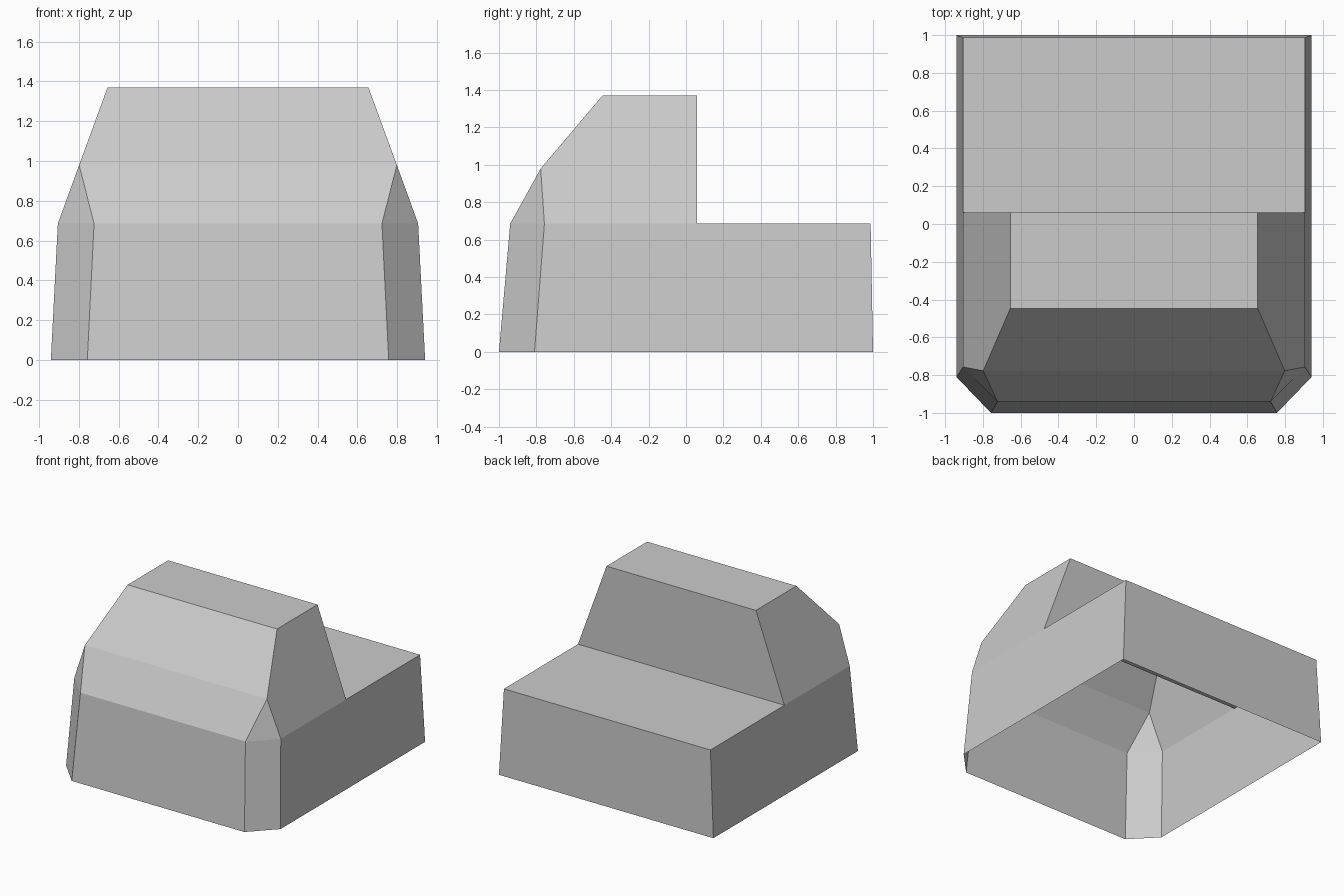
import bpy
import bmesh
from mathutils import Vector

cube = bpy.data.objects.get("Cube")
if cube:
    bpy.data.objects.remove(cube, do_unlink=True)

grey = bpy.data.materials.new("plain grey")
grey.use_nodes = True
GREY = (0.6, 0.6, 0.6, 1.0)
grey.diffuse_color = GREY
grey.node_tree.nodes["Principled BSDF"].inputs["Base Color"].default_value = GREY

# Corner points of the left half; the right half is mirrored
POINTS = {
    "base_back": (0.94, 1.0, 0.0),
    "base_side": (0.94, -0.81, 0.0),
    "base_front": (0.757, -1.0, 0.0),
    "belt_back": (0.905, 0.987, 0.685),
    "belt_step": (0.905, 0.06, 0.685),
    "belt_side": (0.905, -0.757, 0.685),
    "belt_front": (0.723, -0.94, 0.685),
    "brow": (0.798, -0.777, 0.98),
    "roof_front": (0.655, -0.447, 1.37),
    "roof_back": (0.655, 0.06, 1.37),
}


def build(name, spans, sides, inside):
    """Spans run across the body between two corners; sides are mirrored."""
    bm = bmesh.new()
    verts = {}

    def vert(key, sign):
        if (key, sign) not in verts:
            x, y, z = POINTS[key]
            verts[key, sign] = bm.verts.new((x * sign, y, z))
        return verts[key, sign]

    for a, b in spans:
        bm.faces.new([vert(a, 1), vert(b, 1), vert(b, -1), vert(a, -1)])
    for keys in sides:
        for sign in (1, -1):
            bm.faces.new([vert(k, sign) for k in keys])

    # Face every panel outward
    bm.normal_update()
    for face in bm.faces:
        if face.normal.dot(face.calc_center_median() - Vector(inside)) < 0:
            face.normal_flip()

    mesh = bpy.data.meshes.new(name)
    bm.to_mesh(mesh)
    bm.free()
    mesh.materials.append(grey)
    obj = bpy.data.objects.new(name, mesh)
    bpy.context.collection.objects.link(obj)
    return obj


# Lower body: open underneath, with the rear deck and chamfered front corners
build(
    "lower_body",
    spans=[("base_front", "belt_front"), ("base_back", "belt_back"),
           ("belt_back", "belt_step")],
    sides=[("base_back", "base_side", "belt_side", "belt_step", "belt_back"),
           ("base_side", "base_front", "belt_front", "belt_side")],
    inside=(0, 0, 0.4),
)

# Cab: sloped front, roof, rear wall, side walls and corner triangles
build(
    "cab",
    spans=[("belt_front", "brow"), ("brow", "roof_front"),
           ("roof_front", "roof_back"), ("roof_back", "belt_step")],
    sides=[("belt_step", "belt_side", "brow", "roof_front", "roof_back"),
           ("belt_side", "belt_front", "brow")],
    inside=(0, -0.3, 0.8),
)
